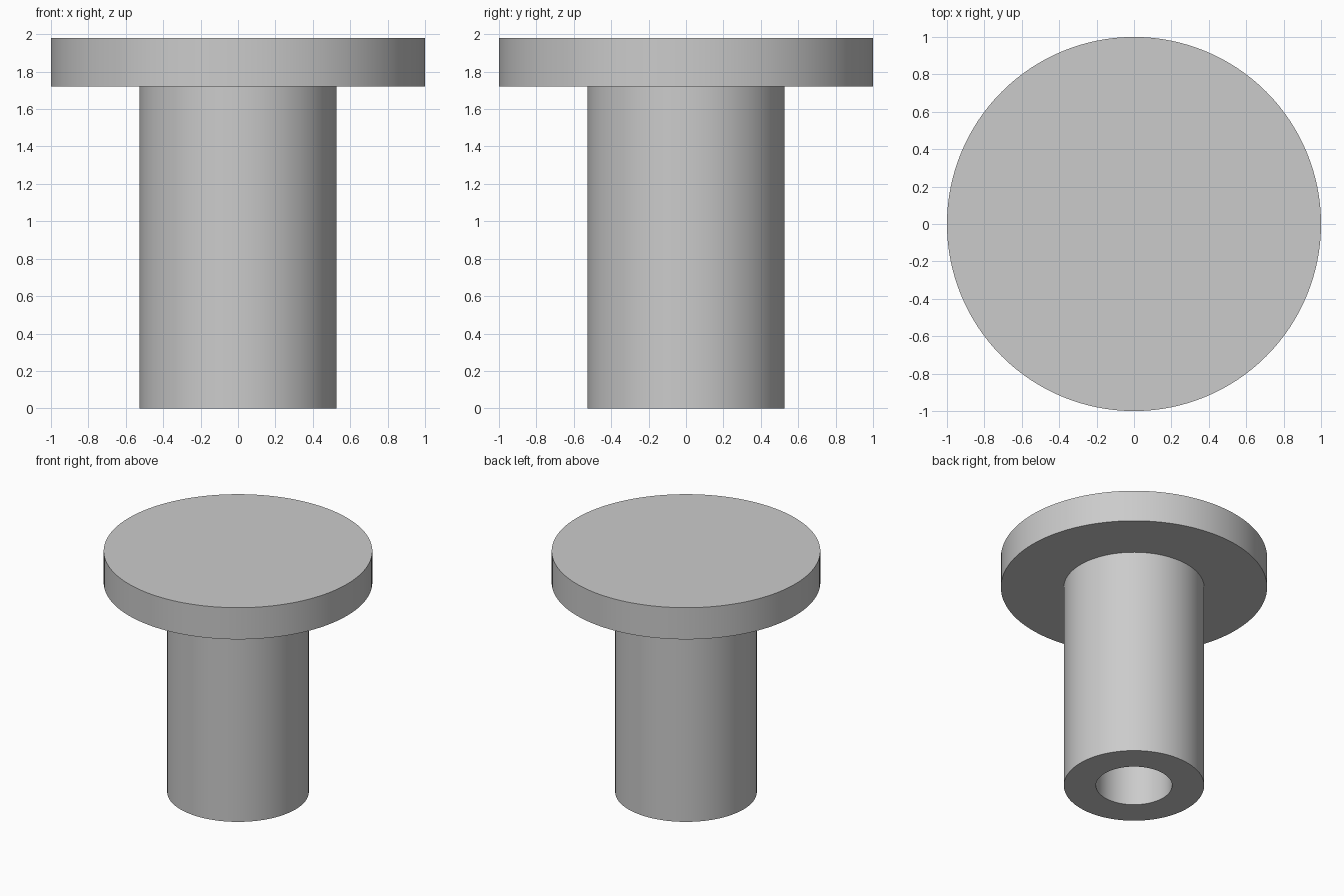
import bpy, bmesh, math

cube = bpy.data.objects.get("Cube")
if cube:
    bpy.data.objects.remove(cube, do_unlink=True)

SEGMENTS = 128
HEAD_R, SHAFT_R, BORE_R = 1.0, 0.527, 0.286
TOP, HEAD_BASE, BORE_TOP = 1.98, 1.72, 1.72

# Plain grey finish
grey = bpy.data.materials.new("plain grey")
grey.use_nodes = True
colour = (0.6, 0.6, 0.6, 1)
grey.diffuse_color = colour
grey.node_tree.nodes["Principled BSDF"].inputs["Base Color"].default_value = colour


def lathe(name, profile):
    """Spin an (r, z) profile around the z axis into a closed solid."""
    bm = bmesh.new()
    verts = [bm.verts.new((r, 0, z)) for r, z in profile]
    edges = [bm.edges.new(pair) for pair in zip(verts, verts[1:])]
    bmesh.ops.spin(bm, geom=verts + edges, cent=(0, 0, 0), axis=(0, 0, 1),
                   angle=math.tau, steps=SEGMENTS, use_duplicate=False)
    bmesh.ops.remove_doubles(bm, verts=bm.verts, dist=1e-4)
    bmesh.ops.recalc_face_normals(bm, faces=bm.faces)
    mesh = bpy.data.meshes.new(name)
    bm.to_mesh(mesh)
    bm.free()
    mesh.materials.append(grey)
    obj = bpy.data.objects.new(name, mesh)
    bpy.context.collection.objects.link(obj)
    return obj


# Flanged pin: disc head, round shaft and blind bore in one turned profile
pin = lathe("flanged_pin", [
    (0, TOP), (HEAD_R, TOP), (HEAD_R, HEAD_BASE), (SHAFT_R, HEAD_BASE),
    (SHAFT_R, 0), (BORE_R, 0), (BORE_R, BORE_TOP), (0, BORE_TOP),
])

bpy.ops.object.select_all(action='DESELECT')
pin.select_set(True)
bpy.context.view_layer.objects.active = pin
bpy.ops.object.shade_smooth_by_angle(angle=math.radians(30))
